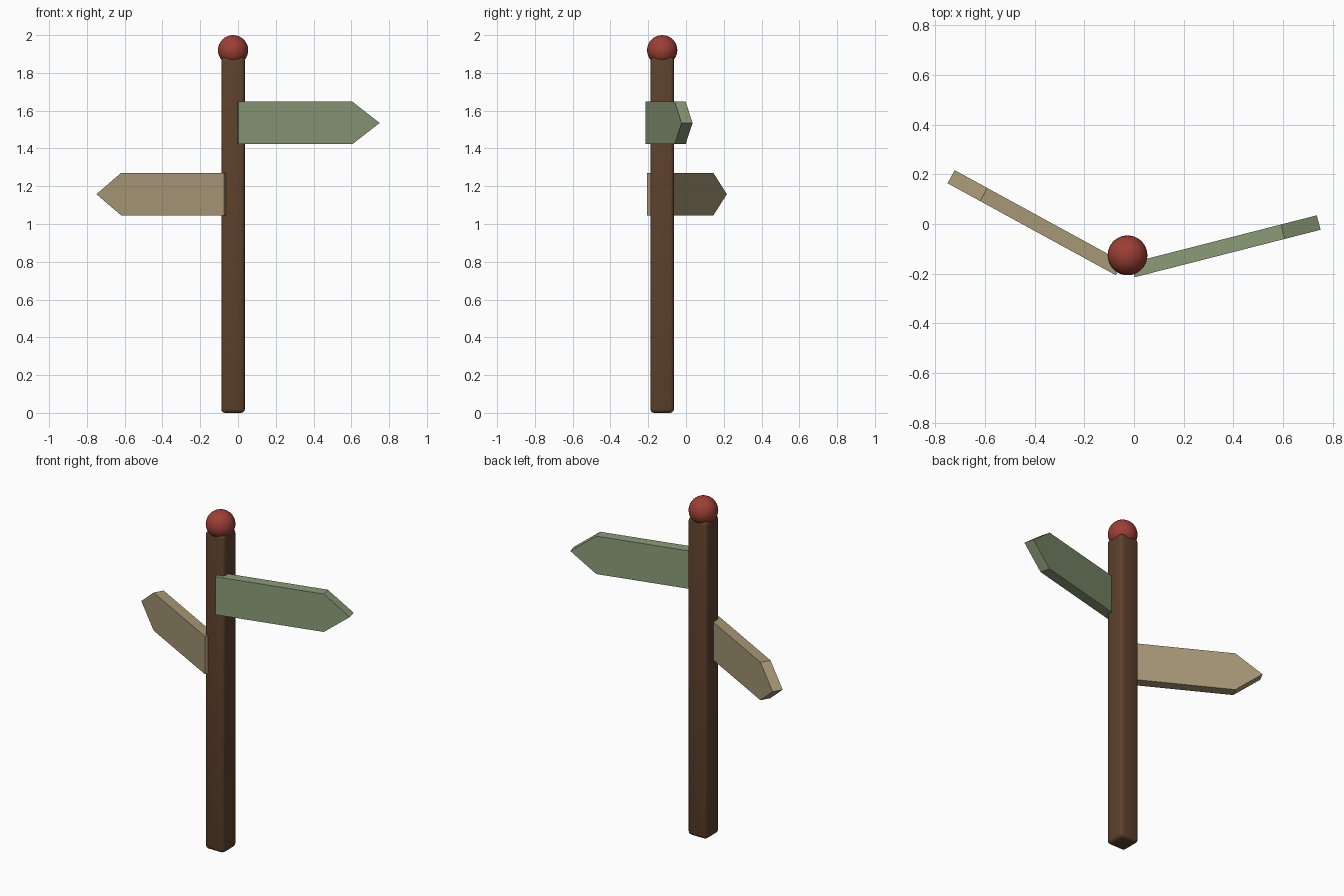
import bpy, bmesh, math
from mathutils import Matrix

if "Cube" in bpy.data.objects:
    bpy.data.objects.remove(bpy.data.objects["Cube"])

PX, PY = -0.026, -0.126      # post centre


def finish(name, bm, color, smooth=False):
    bmesh.ops.recalc_face_normals(bm, faces=bm.faces)
    me = bpy.data.meshes.new(name)
    bm.to_mesh(me)
    bm.free()
    ob = bpy.data.objects.new(name, me)
    bpy.context.collection.objects.link(ob)
    mat = bpy.data.materials.new(name + "_paint")
    mat.diffuse_color = (*color, 1)
    mat.use_nodes = True
    mat.node_tree.nodes["Principled BSDF"].inputs["Base Color"].default_value = mat.diffuse_color
    me.materials.append(mat)
    if smooth:
        for p in me.polygons:
            p.use_smooth = True
    return ob


# post: square timber with rounded edges
H = 1.885
bm = bmesh.new()
bmesh.ops.create_cube(bm, size=1, matrix=Matrix.Translation((PX, PY, H / 2))
                      @ Matrix.Diagonal((0.125, 0.125, H, 1)))
bmesh.ops.bevel(bm, geom=bm.edges[:], offset=0.02, segments=3, profile=0.5, affect='EDGES')
finish("post", bm, (0.11, 0.052, 0.025), True)

# ball finial
bm = bmesh.new()
bmesh.ops.create_uvsphere(bm, u_segments=32, v_segments=16, radius=0.08,
                          matrix=Matrix.Translation((PX, PY, 1.92)))
finish("finial_ball", bm, (0.33, 0.05, 0.036), True)


# arrow boards: flat pointed plank, front face starting at (x, y), swept back by angle
def board(name, x, y, z, angle, side, color):
    h, body, tip, thick = 0.1125, 0.622, 0.771, 0.06
    prof = [(0, -h), (body, -h), (tip, 0), (body, h), (0, h)]
    bm = bmesh.new()
    face = bm.faces.new([bm.verts.new((side * u, 0, v)) for u, v in prof])
    ext = bmesh.ops.extrude_face_region(bm, geom=[face])
    bmesh.ops.translate(bm, vec=(0, thick, 0),
                        verts=[g for g in ext["geom"] if isinstance(g, bmesh.types.BMVert)])
    bm.transform(Matrix.Translation((x, y, z)) @ Matrix.Rotation(side * angle, 4, 'Z'))
    finish(name, bm, color)


board("right_sign", 0.003, -0.214, 1.535, 0.25, 1, (0.26, 0.33, 0.19))
board("left_sign", -0.073, -0.206, 1.158, 0.5, -1, (0.38, 0.31, 0.18))
